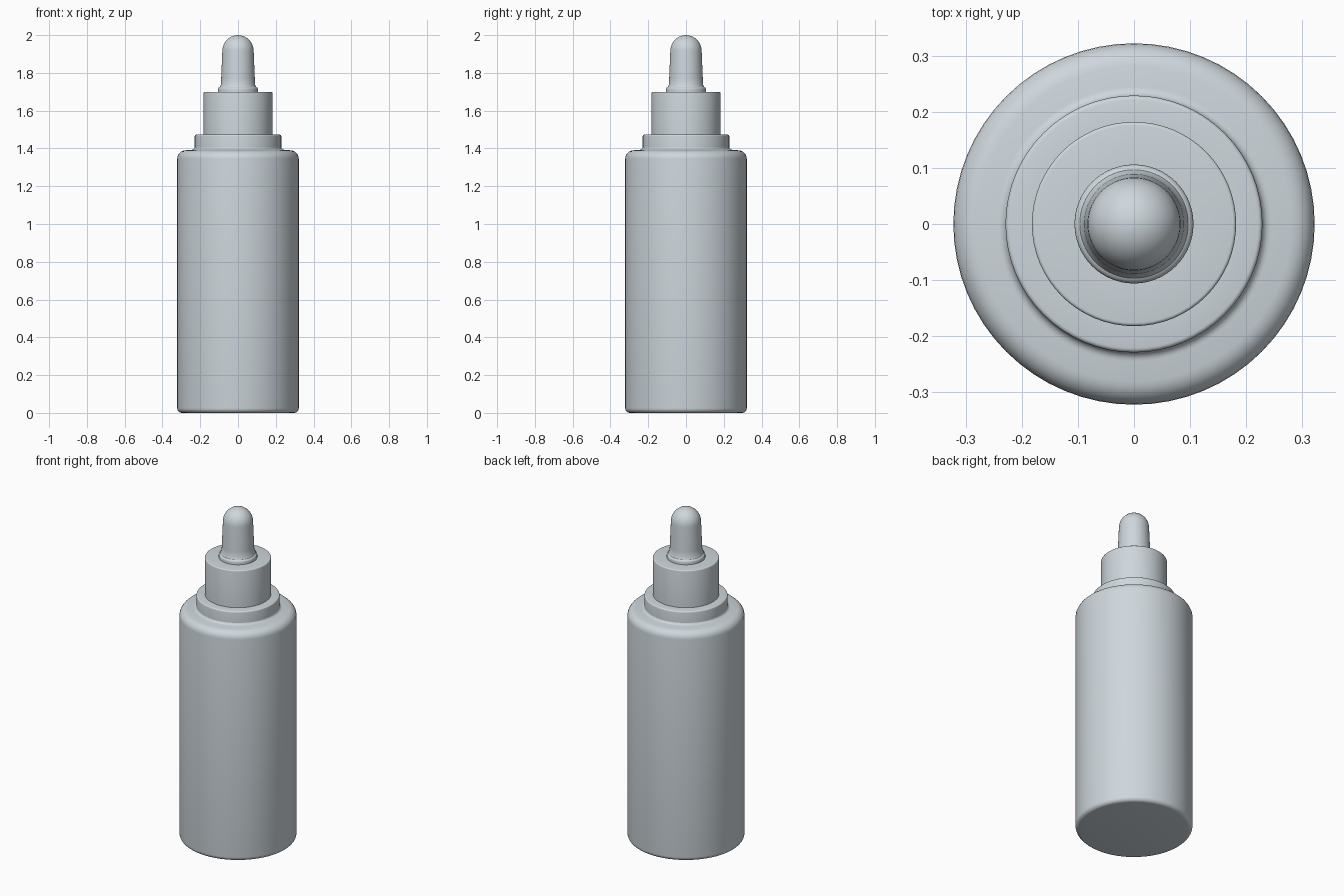
import bpy, math

cube = bpy.data.objects.get("Cube")
if cube:
    bpy.data.objects.remove(cube)

mat = bpy.data.materials.new("pale blue grey")
mat.use_nodes = True
colour = (0.62, 0.68, 0.72, 1)
mat.diffuse_color = colour
mat.node_tree.nodes["Principled BSDF"].inputs["Base Color"].default_value = colour


def arc(r, z, rx, rz, start, end, steps=6):
    """Points of an elliptical arc centred on radius r and height z."""
    angles = [math.radians(start + (end - start) * i / steps) for i in range(steps + 1)]
    return [(r + rx * math.cos(a), z + rz * math.sin(a)) for a in angles]


def lathe(name, profile, sides=64):
    """Spin a (radius, height) profile round z; radius 0 ends close to a point."""
    verts, rings, faces = [], [], []
    for r, z in profile:
        first = len(verts)
        count = 1 if r < 1e-5 else sides
        for i in range(count):
            a = 2 * math.pi * i / sides
            verts.append((r * math.cos(a), r * math.sin(a), z))
        rings.append([first + i % count for i in range(sides)])
    for low, high in zip(rings, rings[1:]):
        for i in range(sides):
            j = (i + 1) % sides
            quad = [low[i], low[j], high[j], high[i]]
            faces.append(list(dict.fromkeys(quad)))
    mesh = bpy.data.meshes.new(name)
    mesh.from_pydata(verts, [], faces)
    mesh.materials.append(mat)
    obj = bpy.data.objects.new(name, mesh)
    bpy.context.collection.objects.link(obj)
    bpy.ops.object.select_all(action="DESELECT")
    obj.select_set(True)
    bpy.context.view_layer.objects.active = obj
    bpy.ops.object.shade_smooth_by_angle(angle=math.radians(35))


# Bottle with rounded base and shoulder, sweeping up into the neck
lathe("bottle_body",
      [(0, 0)] + arc(0.297, 0.025, 0.025, 0.025, -90, 0)
      + arc(0.277, 1.345, 0.045, 0.045, 0, 85)
      + arc(0.245, 1.41, 0.017, 0.017, 270, 180) + [(0, 1.43)])

# Collar ring under the cap
lathe("collar",
      [(0, 1.39), (0.229, 1.39)] + arc(0.221, 1.465, 0.008, 0.008, 0, 90, 4)
      + [(0.182, 1.475), (0, 1.475)])

# Cylindrical cap
lathe("cap",
      [(0, 1.47), (0.182, 1.47)] + arc(0.176, 1.694, 0.006, 0.006, 0, 90, 4)
      + [(0.1, 1.70), (0, 1.70)])

# Squeeze bulb with a flared foot and domed tip
lathe("dropper_bulb",
      [(0, 1.69), (0.106, 1.69)] + arc(0.092, 1.712, 0.014, 0.014, 0, 70, 4)
      + [(0.09, 1.74), (0.089, 1.77)]
      + arc(0, 1.915, 0.083, 0.085, 0, 90, 10))
